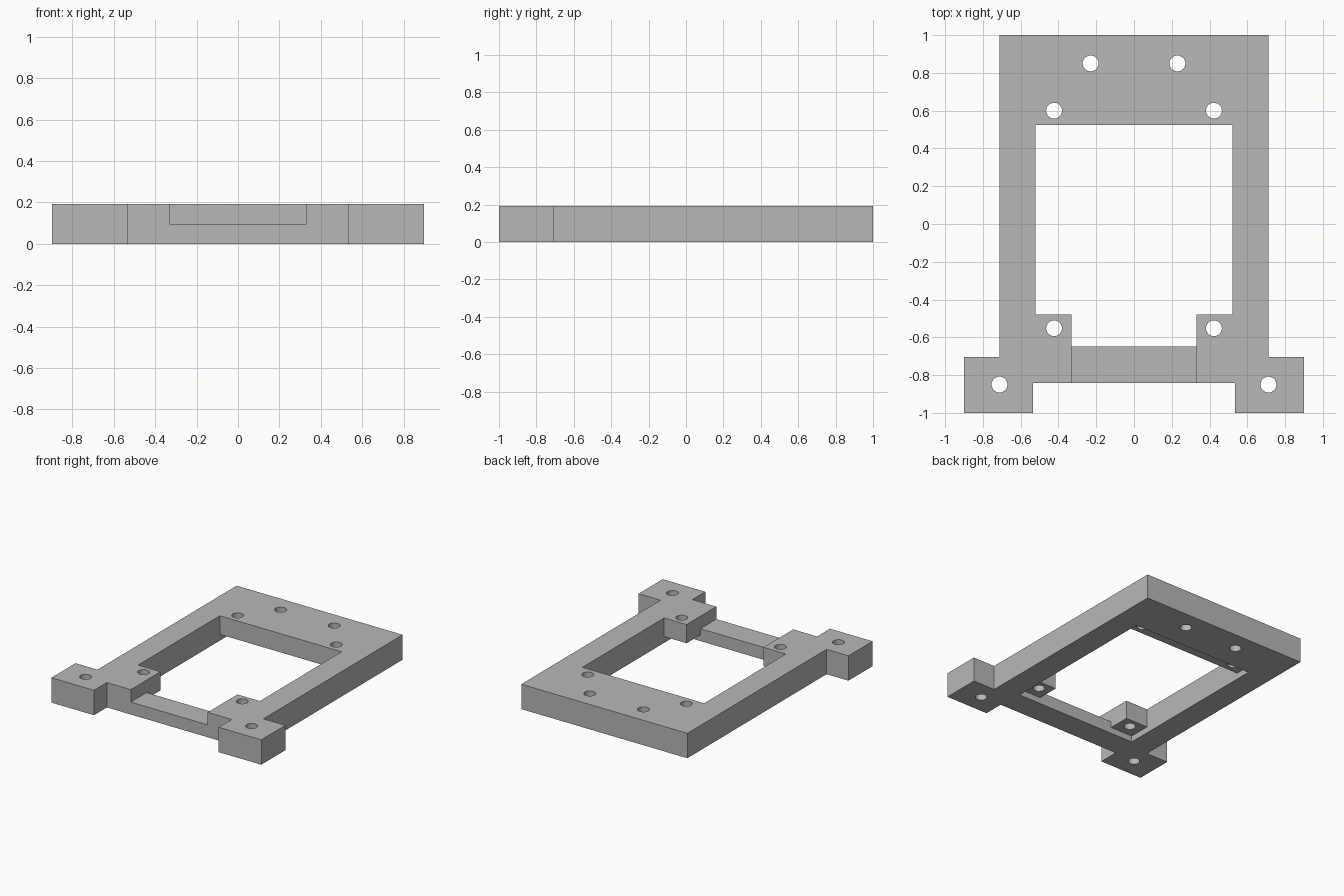
import bpy
import bmesh

cube = bpy.data.objects.get("Cube")
if cube:
    bpy.data.objects.remove(cube, do_unlink=True)

HEIGHT = 0.193
INNER_X = 0.522   # half width of the main opening
PAD_X = 0.33      # half width between the front pads
HOLE_RADIUS = 0.042

grey = bpy.data.materials.new("light grey")
grey.use_nodes = True
colour = (0.48, 0.48, 0.48, 1)
grey.diffuse_color = colour
grey.node_tree.nodes["Principled BSDF"].inputs["Base Color"].default_value = colour


def prism(name, outline, z0, z1):
    """Extrude a flat outline between two heights."""
    bm = bmesh.new()
    base = bm.faces.new([bm.verts.new((x, y, z0)) for x, y in outline])
    top = bmesh.ops.extrude_face_region(bm, geom=[base])["geom"]
    verts = [v for v in top if isinstance(v, bmesh.types.BMVert)]
    bmesh.ops.translate(bm, vec=(0, 0, z1 - z0), verts=verts)
    bmesh.ops.recalc_face_normals(bm, faces=bm.faces)
    mesh = bpy.data.meshes.new(name)
    bm.to_mesh(mesh)
    bm.free()
    mesh.materials.append(grey)
    obj = bpy.data.objects.new(name, mesh)
    bpy.context.collection.objects.link(obj)
    return obj


def box(name, half_x, y0, y1, z0, z1):
    outline = [(-half_x, y0), (half_x, y0), (half_x, y1), (-half_x, y1)]
    return prism(name, outline, z0, z1)


def cut(target, cutter):
    """Subtract a cutter from the target and remove the cutter."""
    cutter.hide_render = True
    mod = target.modifiers.new("cut", "BOOLEAN")
    mod.operation = "DIFFERENCE"
    mod.solver = "EXACT"
    mod.object = cutter
    bpy.context.view_layer.objects.active = target
    bpy.ops.object.modifier_apply(modifier=mod.name)
    bpy.data.objects.remove(cutter, do_unlink=True)


# Plate outline with the two front feet, mirrored about x = 0
half = [(0.535, -0.842), (0.535, -1), (0.9, -1), (0.9, -0.705),
        (0.712, -0.705), (0.712, 1)]
frame = prism("mounting_frame",
              half + [(-x, y) for x, y in reversed(half)], 0, HEIGHT)

# Main opening, gap between the front pads, underside recess, lowered front bar
cut(frame, box("opening_cutter", INNER_X, -0.478, 0.523, -0.1, 0.4))
cut(frame, box("gap_cutter", PAD_X, -0.648, -0.4, -0.1, 0.4))
cut(frame, box("recess_cutter", INNER_X, -0.648, 0.648, -0.1, 0.048))
cut(frame, box("front_bar_cutter", PAD_X, -1.1, -0.6, 0.096, 0.4))

# Screw holes, mirrored in pairs
for x, y in [(0.23, 0.85), (0.423, 0.6), (0.423, -0.552), (0.712, -0.85)]:
    for side in (-1, 1):
        bpy.ops.mesh.primitive_cylinder_add(
            vertices=32, radius=HOLE_RADIUS, depth=1, location=(side * x, y, 0))
        hole = bpy.context.object
        hole.name = "hole_cutter"
        hole.data.materials.append(grey)
        cut(frame, hole)

# Smooth hole walls, keep edges sharp
bpy.ops.object.select_all(action="DESELECT")
frame.select_set(True)
bpy.context.view_layer.objects.active = frame
bpy.ops.object.shade_smooth_by_angle(angle=0.52)
